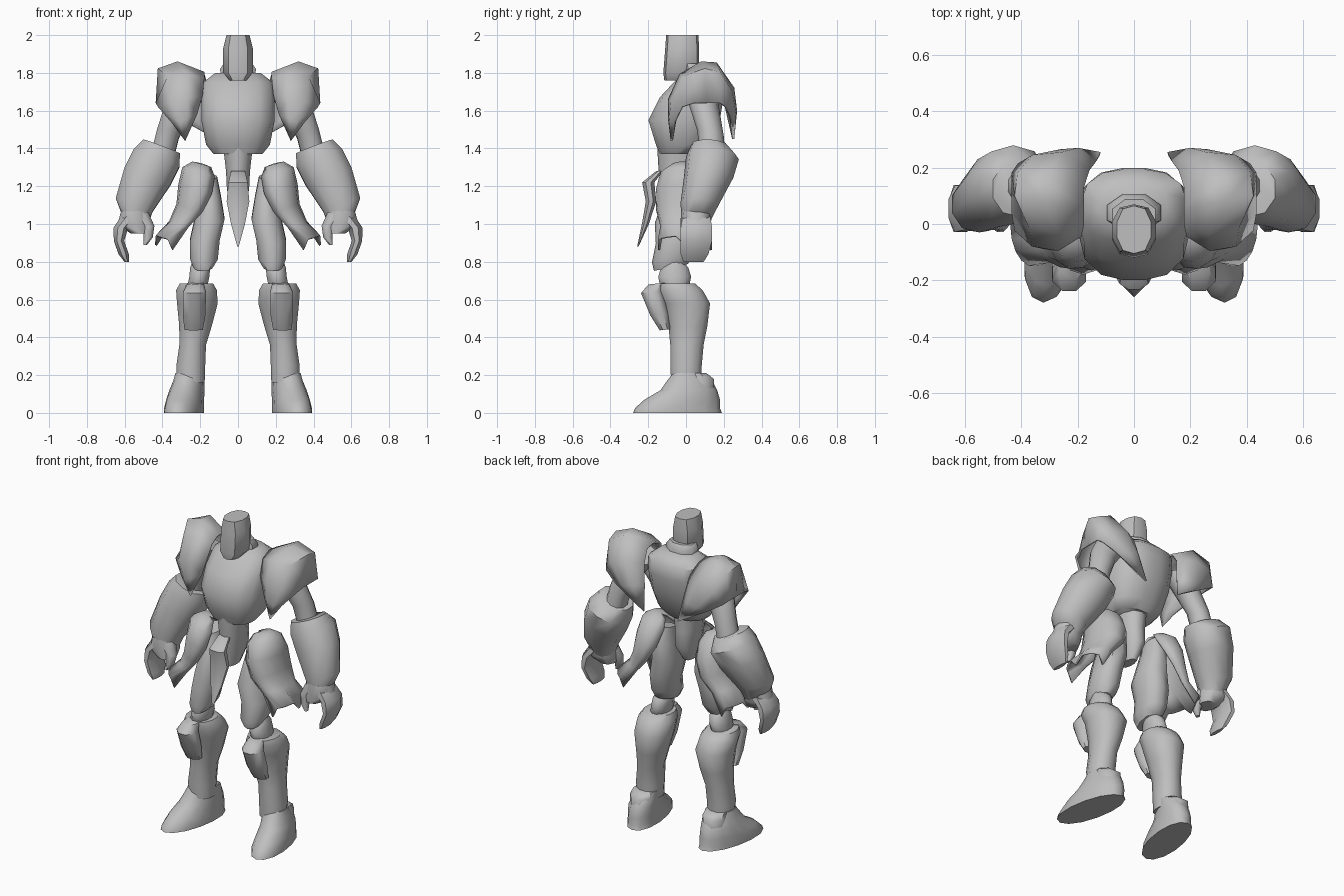
import bpy, bmesh, math

mat = bpy.data.materials.new("armor_grey")
mat.diffuse_color = (0.52, 0.52, 0.52, 1)


def finish(name, bm, mirror, angle=50, thick=0):
    bmesh.ops.remove_doubles(bm, verts=bm.verts, dist=0.0005)
    bmesh.ops.recalc_face_normals(bm, faces=bm.faces)
    me = bpy.data.meshes.new(name)
    bm.to_mesh(me)
    bm.free()
    me.materials.append(mat)
    ob = bpy.data.objects.new(name, me)
    bpy.context.collection.objects.link(ob)
    if thick:
        mod = ob.modifiers.new("thickness", 'SOLIDIFY')
        mod.thickness = thick
        mod.offset = 0
    if mirror:
        ob.modifiers.new("mirror", 'MIRROR')
    bpy.ops.object.select_all(action='DESELECT')
    ob.select_set(True)
    bpy.context.view_layer.objects.active = ob
    bpy.ops.object.shade_smooth_by_angle(angle=math.radians(angle))
    return ob


def grid(bm, rows, closed):
    vs = [[bm.verts.new(p) for p in r] for r in rows]
    n = len(vs[0])
    for a, b in zip(vs, vs[1:]):
        for i in range(n if closed else n - 1):
            j = (i + 1) % n
            bm.faces.new((a[i], a[j], b[j], b[i]))
    return vs


def loft(name, rings, mirror=True, n=10, p=2.0, tilt=(0, 0), skew=0, angle=50):
    """Rings are (x, y, z, rx, ry); tilt shears the rings in z, skew turns them outward."""
    bm = bmesh.new()
    rows = []
    for x, y, z, rx, ry in rings:
        row = []
        for i in range(n):
            a = 2 * math.pi * (i + 0.5) / n
            c, s = math.cos(a), math.sin(a)
            k = (abs(c) ** p + abs(s) ** p) ** (-1 / p)
            dx, dy = rx * c * k, ry * s * k
            row.append((x + dx - skew * dy, y + dy, z + tilt[0] * dx + tilt[1] * dy))
        rows.append(row)
    vs = grid(bm, rows, True)
    bm.faces.new(vs[0])
    bm.faces.new(vs[-1])
    return finish(name, bm, mirror, angle)


# Head: tall helmet with a forward face and a neck guard behind
loft("helmet", [(0, -0.03, 1.76, .045, .085), (0, -0.025, 1.80, .08, .095),
                (0, -0.02, 1.93, .08, .09), (0, -0.02, 2.0, .062, .085)],
     False, 10, 2.6, (0, 0), 0, 40)
bpy.data.objects["helmet"].data.vertices.foreach_get
loft("neck_guard", [(0, 0.04, 1.76, .09, .07), (0, 0.04, 1.82, .1, .07),
                    (0, 0.03, 1.85, .08, .06)], False, 8, 2.4)

# Torso: barrel chest over a narrow waist
loft("chest", [(0, -0.03, 1.37, .13, .11), (0, -0.02, 1.42, .17, .14), (0, -0.01, 1.55, .195, .19),
               (0, 0.03, 1.67, .195, .17), (0, 0.065, 1.75, .185, .13), (0, 0.065, 1.80, .12, .075)],
     False, 16, 2.7)
loft("waist", [(0, -0.05, 1.08, .03, .06), (0, -0.03, 1.18, .06, .10), (0, -0.04, 1.28, .065, .105),
               (0, -0.04, 1.45, .085, .115)], False, 10, 2.5)
# Pointed plate hanging at the front
loft("groin_plate", [(0, -0.255, 0.88, .004, .004), (0, -0.215, 1.0, .04, .02),
                     (0, -0.185, 1.12, .065, .03), (0, -0.20, 1.22, .055, .035),
                     (0, -0.14, 1.28, .04, .02)], False, 8)

# Shoulder shells: strips from the front spike over the top to the back spike
shoulder = [
    [(.28, -.075, 1.44)] * 4,
    [(.22, -.05, 1.58), (.27, -.09, 1.56), (.31, -.085, 1.54), (.35, -.06, 1.54)],
    [(.19, -.04, 1.68), (.27, -.09, 1.66), (.36, -.075, 1.65), (.42, -.02, 1.62)],
    [(.18, .0, 1.77), (.27, -.03, 1.79), (.37, -.01, 1.78), (.43, .04, 1.64)],
    [(.18, .06, 1.80), (.32, .08, 1.855), (.42, .10, 1.82), (.43, .11, 1.64)],
    [(.18, .13, 1.79), (.31, .16, 1.85), (.41, .18, 1.80), (.43, .18, 1.64)],
    [(.16, .19, 1.72), (.26, .25, 1.72), (.36, .24, 1.70), (.41, .21, 1.62)],
    [(.14, .215, 1.6), (.20, .265, 1.6), (.26, .26, 1.58), (.33, .235, 1.57)],
    [(.12, .25, 1.45)] * 4]
bm = bmesh.new()
grid(bm, shoulder, False)
finish("shoulder_shell", bm, True, 50, 0.012)

# Arms
loft("upper_arm", [(.40, .14, 1.36, .06, .07), (.37, .13, 1.48, .06, .07),
                   (.32, .10, 1.60, .07, .08), (.24, .08, 1.72, .08, .08)], tilt=(.4, -.2))
loft("forearm", [(.545, .055, 1.02, .07, .075), (.55, .07, 1.10, .10, .10),
                 (.48, .12, 1.25, .125, .13), (.43, .14, 1.35, .125, .14),
                 (.405, .125, 1.41, .10, .10)], tilt=(.38, -.05), p=2.3)
loft("hand", [(.52, .035, .95, .05, .06), (.55, .05, 1.0, .09, .08),
              (.545, .055, 1.07, .075, .08)], p=2.5)
loft("fingers", [(.59, .04, .80, .012, .055), (.605, .045, .84, .028, .075),
                 (.63, .055, .91, .028, .085), (.62, .055, .98, .04, .085),
                 (.57, .055, 1.04, .05, .075)], n=8, p=3)
loft("thumb", [(.49, -.01, .89, .01, .015), (.475, -.005, .93, .026, .026),
               (.475, .01, .99, .035, .035), (.52, .03, 1.06, .05, .05)], n=8)

# Hip guards: hooded shells that flare outward into a spiked skirt
hip = [(.19, -.02, 1.31, .05, .05), (.20, -.02, 1.27, .09, .11), (.21, -.01, 1.18, .10, .145),
       (.235, -.005, 1.08, .085, .15), (.29, -.005, .99, .07, .125), (.36, -.005, .90, .075, .14)]
rows = []
for k, (x, y, z, rx, ry) in enumerate(hip):
    span = math.radians(155 - 11 * k)
    row = []
    for i in range(11):
        a = span * (i / 5 - 1)
        dx = rx * math.cos(a)
        drop = (-0.035 if i % 5 == 0 else 0.015) if k == 5 else 0
        row.append((x + dx, y + ry * math.sin(a), z + drop + .3 * dx))
    rows.append(row)
rows.insert(0, [(.19, -.02, 1.315)] * 11)
bm = bmesh.new()
grid(bm, rows, False)
finish("hip_guard", bm, True, 50, 0.012)

# Legs
loft("thigh", [(.185, -.08, .77, .05, .09), (.18, -.07, .82, .075, .11), (.175, -.05, .92, .08, .11),
               (.15, -.045, 1.03, .08, .12), (.15, -.02, 1.15, .06, .10), (.16, -.02, 1.25, .05, .07)],
     p=2.5, tilt=(0, .2))
loft("knee_joint", [(.215, -.06, .63, .05, .03), (.215, -.06, .67, .055, .08), (.205, -.06, .72, .055, .09),
                    (.20, -.06, .77, .055, .075), (.195, -.06, .81, .045, .03)], n=12)
loft("shin", [(.25, .0, .16, .075, .08), (.25, .0, .25, .078, .085), (.24, .005, .36, .072, .09),
              (.225, .01, .46, .088, .105), (.215, .005, .58, .11, .125), (.22, -.03, .65, .11, .12),
              (.22, -.05, .685, .09, .10)], n=12, p=2.3)
loft("knee_plate", [(.235, -.11, .44, .05, .03), (.232, -.14, .52, .062, .05), (.23, -.18, .64, .062, .06),
                    (.225, -.15, .685, .045, .05)], n=8, p=2.8, tilt=(0, .1))
loft("boot", [(.285, -.045, 0, .10, .235), (.285, -.045, .025, .10, .225), (.28, -.02, .07, .095, .20),
              (.27, .015, .12, .09, .15), (.26, .02, .17, .08, .12), (.255, .015, .21, .075, .085)],
     n=14, p=2.1, skew=.16)
loft("ankle_cuff", [(.255, .07, .12, .07, .08), (.255, .07, .18, .07, .08),
                    (.255, .05, .21, .065, .06)], n=8, p=2.8)
